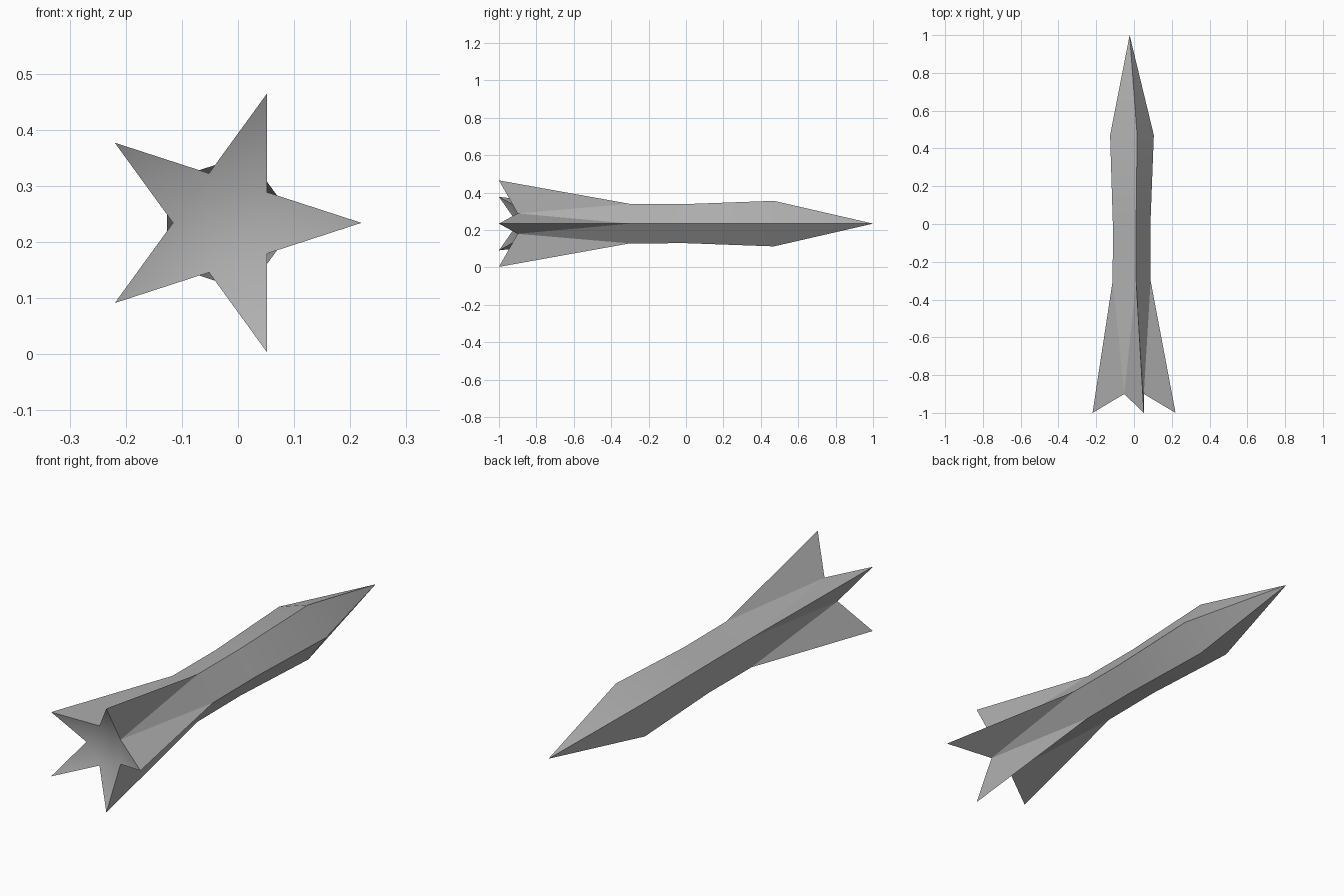
import bpy, bmesh, math

if "Cube" in bpy.data.objects:
    bpy.data.objects.remove(bpy.data.objects["Cube"], do_unlink=True)

SIDES = 5
CX, CZ = -0.023, 0.234
STEP = 2 * math.pi / SIDES

grey = bpy.data.materials.new("plain grey")
grey.use_nodes = True
colour = (0.43, 0.43, 0.43, 1)
grey.diffuse_color = colour
grey.node_tree.nodes["Principled BSDF"].inputs["Base Color"].default_value = colour

bm = bmesh.new()


def ring(radius, y, turn=0.0):
    """Five points around the long axis."""
    return [bm.verts.new((CX + radius * math.cos(i * STEP + turn), y,
                          CZ + radius * math.sin(i * STEP + turn)))
            for i in range(SIDES)]


# Five-sided body, widest below the nose
nose = bm.verts.new((CX, 1, CZ))
shoulder = ring(0.128, 0.47)
waist = ring(0.11, 0.0)
root = ring(0.111, -0.3)
# Fin tips and the notches between them
tips = ring(0.243, -1.0)
notches = ring(0.0928, -0.9, STEP / 2)

for i in range(SIDES):
    j = (i + 1) % SIDES
    bm.faces.new((nose, shoulder[i], shoulder[j]))
    bm.faces.new((shoulder[i], waist[i], waist[j], shoulder[j]))
    bm.faces.new((waist[i], root[i], root[j], waist[j]))
    # Body tapering into a notch, with a fin flank on each side
    bm.faces.new((root[i], notches[i], root[j]))
    bm.faces.new((root[i], tips[i], notches[i]))
    bm.faces.new((root[j], notches[i], tips[j]))
    # Swept rear face of each fin
    bm.faces.new((tips[j], notches[i], notches[j]))
# Tail plate
bm.faces.new(notches)
bmesh.ops.recalc_face_normals(bm, faces=bm.faces)

mesh = bpy.data.meshes.new("finned_dart_body")
bm.to_mesh(mesh)
bm.free()
mesh.materials.append(grey)
dart = bpy.data.objects.new("finned_dart_body", mesh)
bpy.context.collection.objects.link(dart)

# Soft tail, crisp ridges
bpy.ops.object.select_all(action='DESELECT')
dart.select_set(True)
bpy.context.view_layer.objects.active = dart
bpy.ops.object.shade_smooth_by_angle(angle=math.radians(32))
